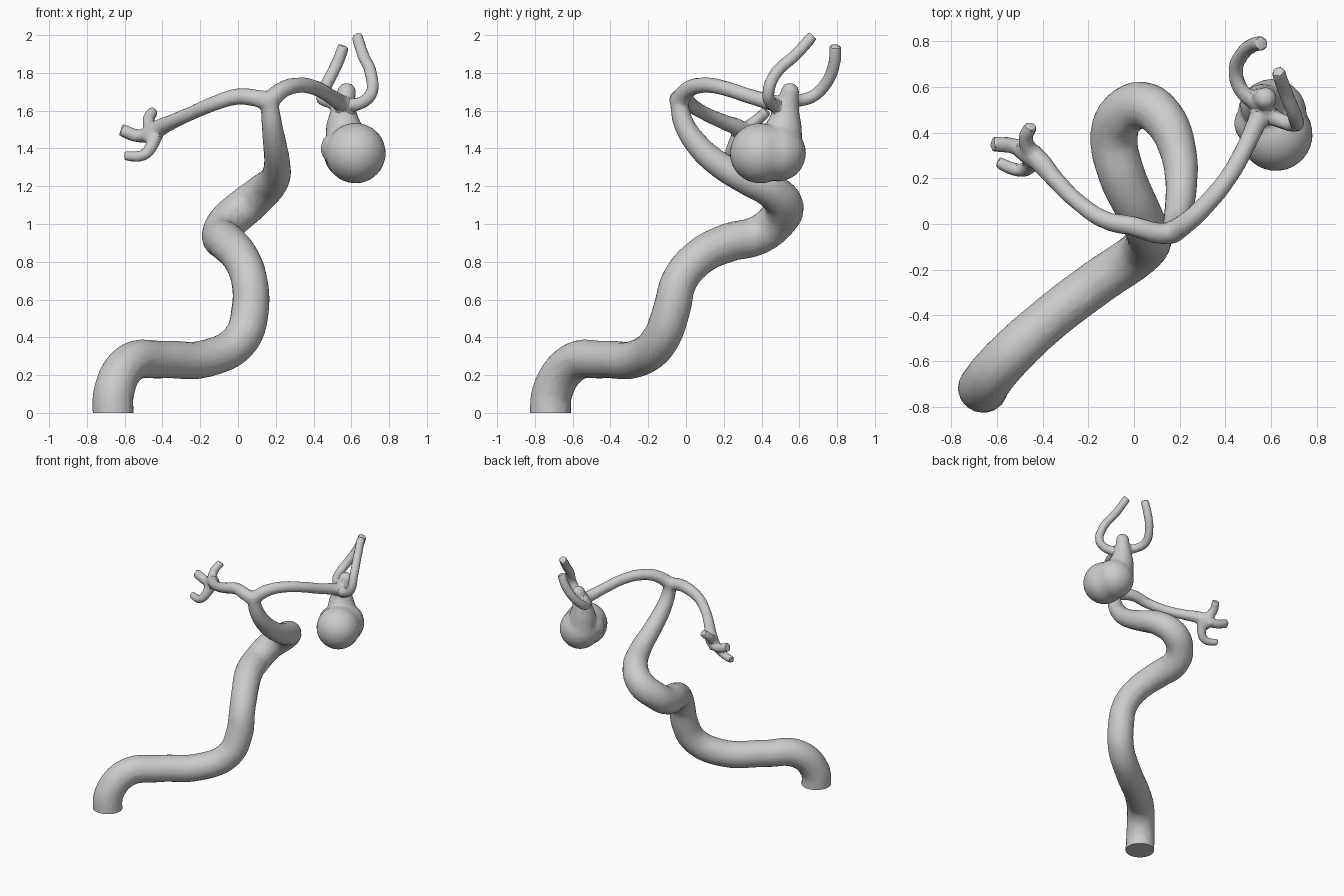
import bpy, bmesh

parts = []


def tube(name, pts):
    """Round vessel through (x, y, z, radius) points."""
    cu = bpy.data.curves.new(name, 'CURVE')
    cu.dimensions = '3D'
    cu.bevel_depth = 1.0
    cu.bevel_resolution = 6
    cu.resolution_u = 8
    cu.use_fill_caps = True
    sp = cu.splines.new('BEZIER')
    sp.bezier_points.add(len(pts) - 1)
    for bp, (x, y, z, r) in zip(sp.bezier_points, pts):
        bp.co = (x, y, z)
        bp.radius = r
        bp.handle_left_type = bp.handle_right_type = 'AUTO'
    ob = bpy.data.objects.new(name, cu)
    bpy.context.collection.objects.link(ob)
    parts.append(ob)


def ball(name, loc, r):
    bpy.ops.mesh.primitive_ico_sphere_add(subdivisions=4, radius=r, location=loc)
    bpy.context.object.name = name
    parts.append(bpy.context.object)


# main winding trunk, tapering upward (starts below the floor, trimmed later)
tube("trunk", [
    (-.66, -.72, -.04, .11), (-.655, -.705, .12, .108), (-.57, -.60, .265, .105),
    (-.40, -.44, .282, .10), (-.16, -.255, .29, .10), (.015, -.135, .39, .10),
    (.065, -.075, .55, .10), (.06, -.035, .70, .096), (.015, .065, .82, .098),
    (-.055, .22, .90, .103), (-.088, .38, .94, .104), (-.055, .475, 1.01, .104),
    (.035, .52, 1.09, .104), (.13, .46, 1.17, .095), (.195, .31, 1.24, .08),
    (.207, .17, 1.32, .07), (.195, .06, 1.42, .063), (.178, -.015, 1.54, .054),
    (.165, -.04, 1.66, .046)])

# left branch and its cluster of stubs
tube("left_branch", [
    (.165, -.04, 1.65, .05), (.10, -.04, 1.665, .046), (0, -.01, 1.675, .044),
    (-.12, .015, 1.64, .04), (-.25, .10, 1.585, .037), (-.35, .20, 1.54, .04),
    (-.43, .29, 1.50, .048), (-.49, .325, 1.455, .045)])
tube("left_twig_side", [(-.43, .30, 1.49, .045), (-.52, .34, 1.465, .035), (-.62, .35, 1.50, .034)])
tube("left_twig_up", [(-.44, .30, 1.49, .04), (-.475, .37, 1.545, .032), (-.45, .43, 1.60, .03)])
tube("left_twig_down", [(-.44, .29, 1.48, .045), (-.46, .25, 1.41, .034),
                        (-.50, .235, 1.365, .03), (-.60, .27, 1.36, .027)])

# right branch and its two upright vessels
tube("right_branch", [
    (.165, -.04, 1.65, .05), (.235, .01, 1.71, .045), (.32, .09, 1.735, .042),
    (.41, .20, 1.72, .04), (.49, .34, 1.675, .04), (.56, .50, 1.63, .045)])
tube("right_vessel_front", [
    (.56, .49, 1.63, .04), (.65, .45, 1.64, .034), (.705, .435, 1.69, .033),
    (.705, .47, 1.79, .033), (.66, .585, 1.90, .032), (.63, .67, 1.995, .031)])
tube("right_vessel_back", [
    (.56, .52, 1.64, .04), (.475, .58, 1.65, .034), (.445, .67, 1.675, .033),
    (.475, .745, 1.75, .033), (.525, .785, 1.85, .033), (.56, .79, 1.945, .032)])

# bulging sac with neck and small dome
tube("sac_neck", [(.58, .50, 1.40, .12), (.56, .52, 1.52, .095),
                  (.56, .535, 1.61, .065), (.575, .55, 1.70, .047)])
ball("sac_dome", (.575, .55, 1.698), .05)
ball("sac_main", (.622, .392, 1.375), .16)
ball("sac_rear", (.605, .485, 1.375), .15)
ball("sac_lobe", (.53, .44, 1.40), .092)

# fuse all parts into one skin
bpy.ops.object.select_all(action='DESELECT')
for ob in parts:
    ob.select_set(True)
bpy.context.view_layer.objects.active = parts[0]
bpy.ops.object.convert(target='MESH')
bpy.ops.object.join()
vessel = bpy.context.object
vessel.name = "branching_vessel"
m = vessel.modifiers.new("fuse", 'REMESH')
m.mode = 'VOXEL'
m.voxel_size = .01
m = vessel.modifiers.new("blend", 'SMOOTH')
m.factor = .5
m.iterations = 7
m = vessel.modifiers.new("coarsen", 'DECIMATE')
m.ratio = .1
bpy.ops.object.convert(target='MESH')

# flat cut at the base
bm = bmesh.new()
bm.from_mesh(vessel.data)
cut = bmesh.ops.bisect_plane(bm, geom=bm.verts[:] + bm.edges[:] + bm.faces[:],
                             plane_co=(0, 0, 0), plane_no=(0, 0, 1), clear_inner=True)
edges = [e for e in cut['geom_cut'] if isinstance(e, bmesh.types.BMEdge)]
bmesh.ops.holes_fill(bm, edges=edges, sides=0)
bmesh.ops.recalc_face_normals(bm, faces=bm.faces[:])
bm.to_mesh(vessel.data)
bm.free()
vessel.select_set(True)
bpy.ops.object.shade_smooth_by_angle()
